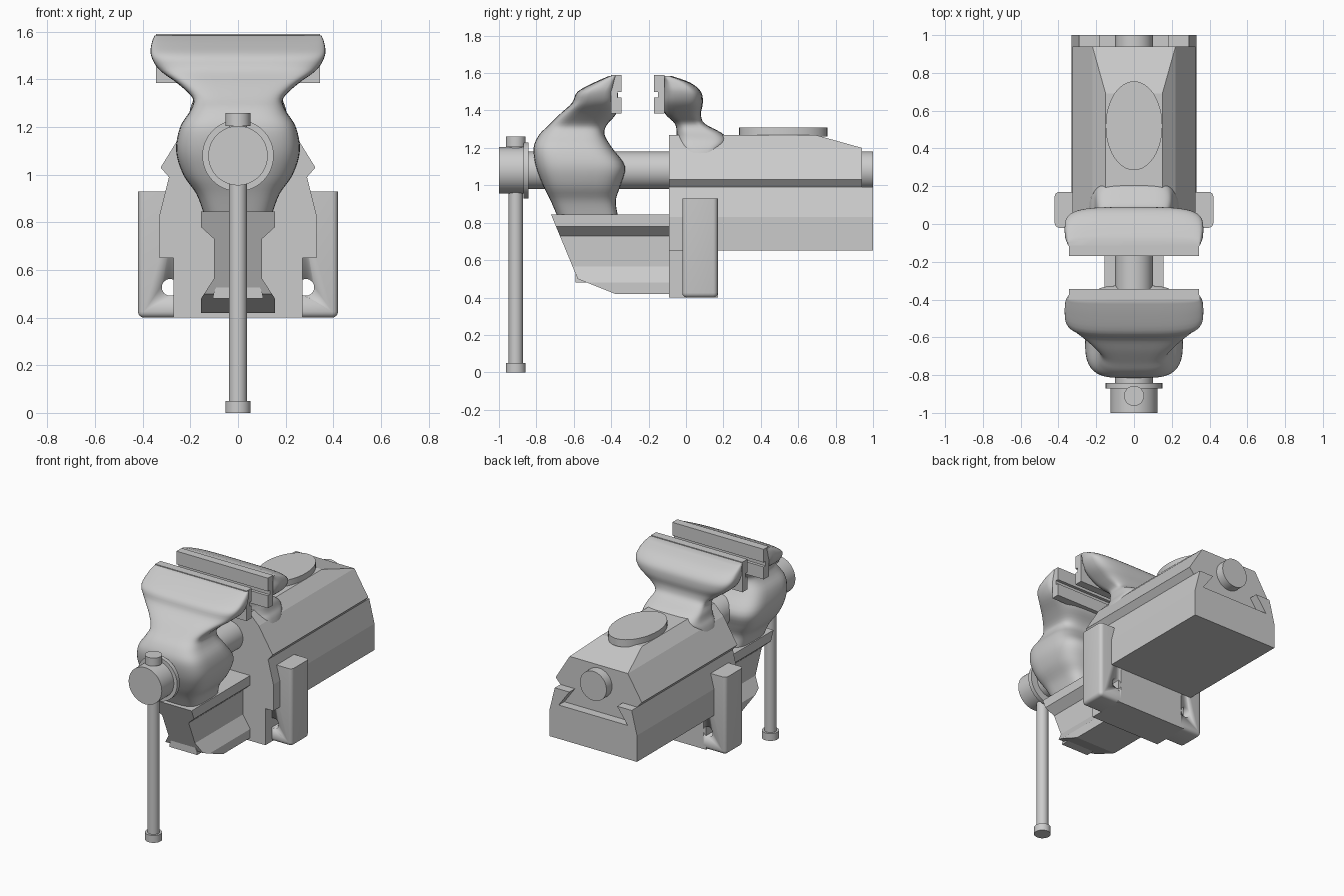
import bpy, bmesh, math
from mathutils import Vector

cube = bpy.data.objects.get("Cube")
if cube:
    bpy.data.objects.remove(cube)

steel = bpy.data.materials.new("cast_grey")
steel.use_nodes = True
grey = (0.6, 0.6, 0.6, 1)
steel.diffuse_color = grey
steel.node_tree.nodes["Principled BSDF"].inputs["Base Color"].default_value = grey


def finish(name, bm, smooth=None):
    """Turn a bmesh into a named object, optionally smooth shaded."""
    bmesh.ops.recalc_face_normals(bm, faces=bm.faces)
    mesh = bpy.data.meshes.new(name)
    bm.to_mesh(mesh)
    bm.free()
    mesh.materials.append(steel)
    obj = bpy.data.objects.new(name, mesh)
    bpy.context.collection.objects.link(obj)
    if smooth:
        bpy.ops.object.select_all(action="DESELECT")
        obj.select_set(True)
        bpy.context.view_layer.objects.active = obj
        bpy.ops.object.shade_smooth_by_angle(angle=math.radians(smooth))
    return obj


def extrude(bm, points, offset):
    face = bm.faces.new([bm.verts.new(p) for p in points])
    result = bmesh.ops.extrude_face_region(bm, geom=[face], use_keep_orig=True)
    moved = [v for v in result["geom"] if isinstance(v, bmesh.types.BMVert)]
    bmesh.ops.translate(bm, vec=offset, verts=moved)


def prism(name, half, y0, y1, cuts=()):
    """Mirrored (x, z) half profile extruded along y, then trimmed by planes."""
    bm = bmesh.new()
    outline = half + [(-x, z) for x, z in reversed(half)]
    extrude(bm, [(x, y0, z) for x, z in outline], (0, y1 - y0, 0))
    bmesh.ops.recalc_face_normals(bm, faces=bm.faces)
    for point, normal in cuts:
        cut = bmesh.ops.bisect_plane(
            bm, geom=bm.verts[:] + bm.edges[:] + bm.faces[:],
            plane_co=point, plane_no=normal, clear_outer=True)
        rim = [e for e in cut["geom_cut"] if isinstance(e, bmesh.types.BMEdge)]
        bmesh.ops.contextual_create(bm, geom=rim)
    return finish(name, bm)


def cylinder(name, start, end, radius, stretch=1):
    a, b = Vector(start), Vector(end)
    bm = bmesh.new()
    bmesh.ops.create_cone(bm, cap_ends=True, segments=48, radius1=radius,
                          radius2=radius, depth=(b - a).length)
    bmesh.ops.scale(bm, vec=(1, stretch, 1), verts=bm.verts)
    turn = Vector((0, 0, 1)).rotation_difference(b - a).to_matrix()
    bmesh.ops.rotate(bm, matrix=turn, verts=bm.verts)
    bmesh.ops.translate(bm, vec=(a + b) / 2, verts=bm.verts)
    return finish(name, bm, 40)


def blend(p0, p1, p2, p3, t):
    """Smooth interpolation between p1 and p2."""
    return p1 + t / 2 * (p2 - p0 + t * (2 * p0 - 5 * p1 + 4 * p2 - p3
                                        + t * (3 * (p1 - p2) + p3 - p0)))


def loft(name, sections, steps=4, around=48):
    """Rounded-box sections (z, front y, back y, half width), skinned smoothly."""
    rows, last = [], len(sections) - 1
    for i in range(last):
        quad = [Vector(sections[min(max(i + k, 0), last)]) for k in (-1, 0, 1, 2)]
        rows += [blend(*quad, s / steps) for s in range(steps)]
    rows.append(Vector(sections[last]))
    bm = bmesh.new()
    rings = []
    for z, front, back, width in rows:
        ring = []
        for k in range(around):
            a = math.tau * k / around
            c, s = math.cos(a), math.sin(a)
            x = math.copysign(abs(c) ** 0.5, c) * width
            y = math.copysign(abs(s) ** 0.5, s) * (back - front) / 2
            ring.append(bm.verts.new((x, (front + back) / 2 + y, z)))
        rings.append(ring)
    for low, high in zip(rings, rings[1:]):
        for k in range(around):
            n = (k + 1) % around
            bm.faces.new((low[k], low[n], high[n], high[k]))
    bm.faces.new(rings[0])
    bm.faces.new(rings[-1])
    return finish(name, bm, 50)


# Fixed body: lower trough with a dovetail, and the faceted housing on top
prism("body_trough", [(.33, .65), (.33, .83), (.29, .99), (.18, .99), (.26, .88)],
      -.09, 1)
prism("body_housing", [(.26, .88), (.18, .99), (.29, .99), (.325, 1.03),
                       (.22, 1.2), (.15, 1.27)],
      -.09, .94, [((0, .69, 1.27), (0, .07, .25))])
prism("body_foot", [(.27, .4), (.27, .66)], -.09, .17)
cylinder("anvil_pad", (0, .52, 1.26), (0, .52, 1.31), .15, 1.57)

# Mounting lugs with rounded outer edges and a bolt hole
for side, label in ((1, "left"), (-1, "right")):
    bm = bmesh.new()
    extrude(bm, [(side * x, -.02, z) for x, z in
                 ((.25, .4), (.42, .4), (.42, .93), (.25, .93))], (0, .19, 0))
    rounded = []
    for e in bm.edges:
        mid = (e.verts[0].co + e.verts[1].co) / 2
        if abs(mid.x) > .26 and mid.z < .9:
            rounded.append(e)
    bmesh.ops.bevel(bm, geom=rounded, offset=.025, segments=4, profile=.5,
                    affect="EDGES")
    lug = finish("mounting_lug_" + label, bm, 35)
    drill = cylinder("bolt_hole_cutter_" + label, (side * .285, -.3, .527),
                     (side * .285, .4, .527), .035)
    drill.hide_render = True
    drill.hide_viewport = True
    hole = lug.modifiers.new("bolt_hole", "BOOLEAN")
    hole.operation = "DIFFERENCE"
    hole.solver = "EXACT"
    hole.object = drill

# Sliding beam below the moving jaw
prism("slide_beam", [(.155, .42), (.155, .48), (.1, .565), (.1, .73),
                     (.155, .78), (.155, .845)], -.8, -.05,
      [((0, -.72, .84), (0, -.29, -.12)), ((0, -.38, .42), (0, -.08, -.2))])
arch = [(.105 * math.cos(a * math.pi / 24), .48 + .095 * math.sin(a * math.pi / 24))
        for a in range(12)]
prism("slide_nose", arch, -.59, -.4)

# Cast jaws
loft("moving_jaw", [
    (.84, -.69, -.365, .145), (.92, -.725, -.375, .175), (1, -.765, -.35, .23),
    (1.1, -.803, -.325, .26), (1.2, -.815, -.395, .243), (1.27, -.785, -.435, .2),
    (1.32, -.735, -.425, .19), (1.38, -.675, -.375, .25), (1.44, -.61, -.365, .33),
    (1.5, -.58, -.365, .365), (1.55, -.49, -.365, .363), (1.585, -.41, -.365, .35)])
loft("fixed_jaw", [
    (1.12, 0, .13, .25), (1.2, -.04, .2, .23), (1.24, -.05, .225, .21),
    (1.28, -.05, .19, .2), (1.33, -.06, .1, .19), (1.38, -.11, .08, .25),
    (1.44, -.13, .09, .33), (1.5, -.13, .08, .365), (1.55, -.13, .02, .363),
    (1.585, -.13, -.08, .35)])

# Grooved jaw plates facing each other
for name, back, inward in (("moving_jaw_plate", -.4, 1), ("fixed_jaw_plate", -.115, -1)):
    bm = bmesh.new()
    profile = [(0, 1.385), (.055, 1.385), (.055, 1.47), (.035, 1.47),
               (.035, 1.5), (.055, 1.5), (.055, 1.59), (0, 1.59)]
    extrude(bm, [(-.345, back + inward * d, z) for d, z in profile], (.69, 0, 0))
    finish(name, bm)

# Spindle and handle
axis = 1.08
for name, y0, y1, radius in (("spindle", -.86, 1, .1), ("spindle_head", -1, -.85, .125),
                             ("spindle_collar", -.87, -.842, .15)):
    cylinder(name, (0, y0, axis), (0, y1, axis), radius)
for name, z0, z1, radius in (("handle_bar", .02, 1.23, .038), ("handle_lower_cap", 0, .05, .053),
                             ("handle_upper_cap", 1.205, 1.26, .053)):
    cylinder(name, (0, -.91, z0), (0, -.91, z1), radius)
